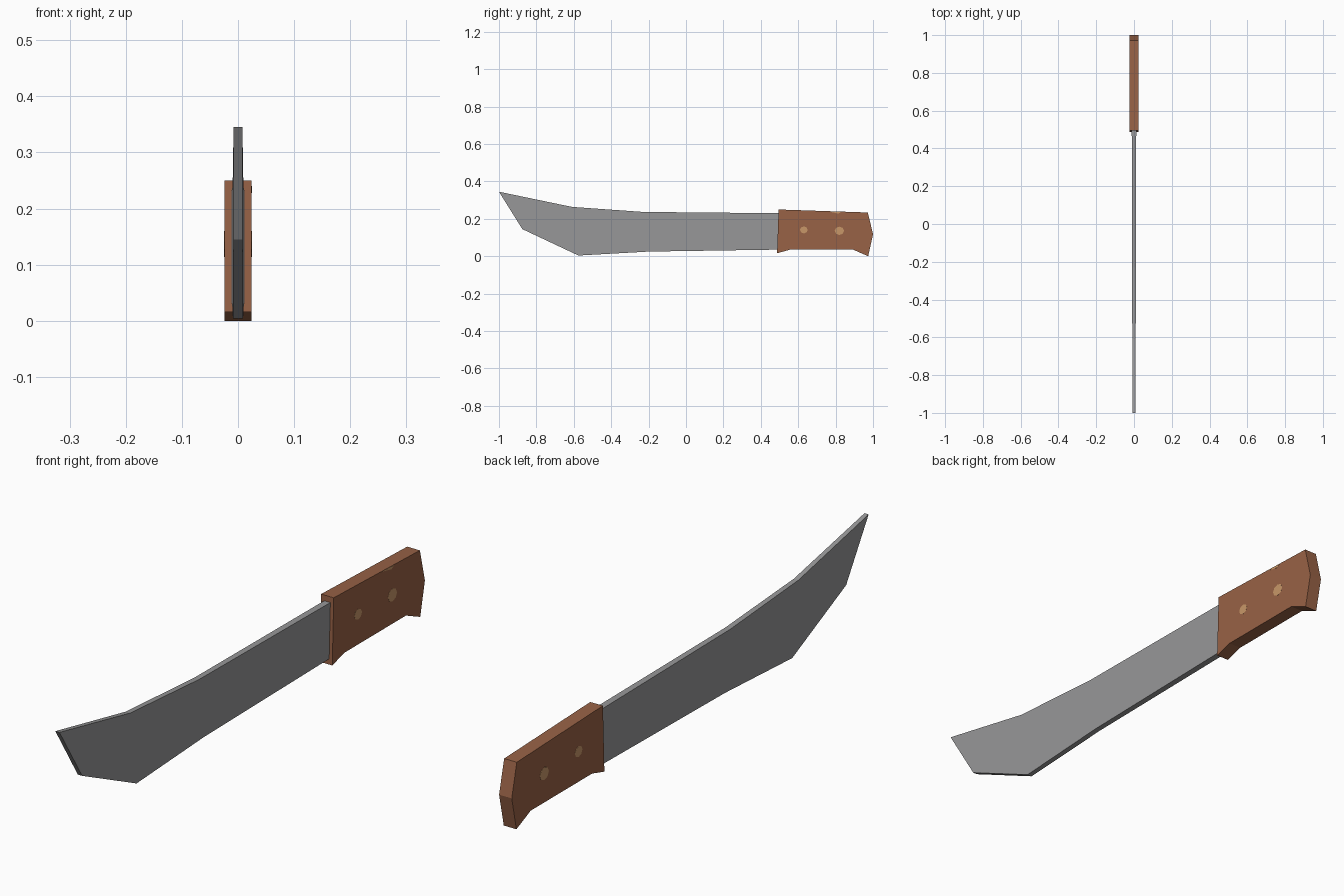
import bpy, bmesh, math

if "Cube" in bpy.data.objects:
    bpy.data.objects.remove(bpy.data.objects["Cube"])


def material(name, rgb):
    m = bpy.data.materials.new(name)
    m.diffuse_color = (*rgb, 1)
    m.use_nodes = True
    m.node_tree.nodes["Principled BSDF"].inputs["Base Color"].default_value = m.diffuse_color
    return m


STEEL = material("steel grey", (0.31, 0.31, 0.315))
WOOD = material("brown wood", (0.315, 0.122, 0.061))
BRASS = material("light tan rivet", (0.58, 0.31, 0.14))


def slab(name, profile, half, mat, x_mid=0.0):
    """Extrude a (y, z) outline across x; half(y) is the half thickness."""
    bm = bmesh.new()
    sides = [[bm.verts.new((x_mid + s * half(y), y, z)) for y, z in profile]
             for s in (-1, 1)]
    bm.faces.new(sides[0])
    bm.faces.new(sides[1][::-1])
    n = len(profile)
    for i in range(n):
        j = (i + 1) % n
        bm.faces.new((sides[0][j], sides[0][i], sides[1][i], sides[1][j]))
    bmesh.ops.recalc_face_normals(bm, faces=bm.faces)
    me = bpy.data.meshes.new(name)
    bm.to_mesh(me)
    bm.free()
    me.materials.append(mat)
    ob = bpy.data.objects.new(name, me)
    bpy.context.collection.objects.link(ob)
    return ob


# Blade, tapering in thickness towards the tip
blade = [(-1, 0.345), (-0.61, 0.264), (-0.23, 0.237), (0.52, 0.23),
         (0.52, 0.036), (-0.2, 0.025), (-0.575, 0.004), (-0.875, 0.145)]
slab("blade", blade, lambda y: 0.008 + 0.004 * (y + 1) / 1.5, STEEL)

# Wooden handle with flared ends
handle = [(0.495, 0.25), (0.972, 0.234), (1, 0.118), (0.974, 0.0),
          (0.895, 0.035), (0.555, 0.035), (0.487, 0.016)]
slab("handle", handle, lambda y: 0.0245, WOOD)

# Rivets, just proud of both sides of the handle
for i, (cy, cz, r) in enumerate([(0.63, 0.141, 0.021), (0.82, 0.136, 0.025)]):
    ring = [(cy + r * math.cos(k * math.pi / 4), cz + r * 0.9 * math.sin(k * math.pi / 4))
            for k in range(8)]
    slab(f"rivet_{i + 1}", ring, lambda y: 0.025, BRASS)

# Small worn patch at the top edge of the right side
slab("worn_patch", [(0.76, 0.240), (0.83, 0.2375), (0.815, 0.228)],
     lambda y: 0.0005, BRASS, 0.0245)
